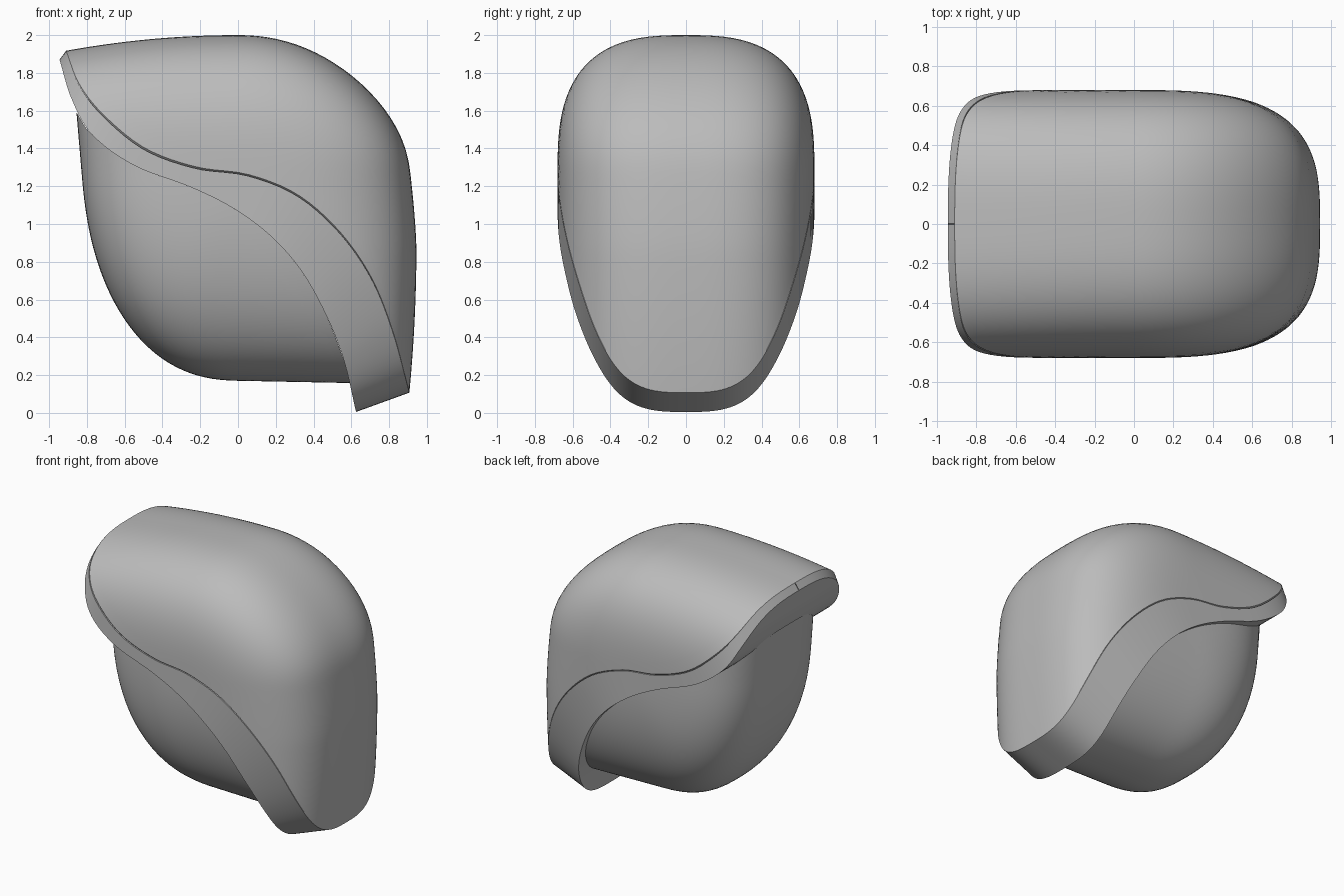
import bpy, bmesh, math
from mathutils import Vector

cube = bpy.data.objects.get("Cube")
if cube:
    bpy.data.objects.remove(cube)

grey = bpy.data.materials.new("plain_grey")
grey.use_nodes = True
GREY = (0.5, 0.5, 0.5, 1)
grey.diffuse_color = GREY
grey.node_tree.nodes["Principled BSDF"].inputs["Base Color"].default_value = GREY

ROWS, COLS = 88, 22


def spline(pts, t):
    """Smooth curve through points, t from 0 to 1."""
    n = len(pts) - 1
    i = min(int(t * n), n - 1)
    f = t * n - i
    b, c = Vector(pts[i]), Vector(pts[i + 1])
    a = Vector(pts[i - 1]) if i else 2 * b - c
    d = Vector(pts[i + 2]) if i + 2 <= n else 2 * c - b
    return b + 0.5 * f * (c - a + f * (2 * a - 5 * b + 4 * c - d + f * (3 * (b - c) + d - a)))


def ease(i):
    """Row spacing, much closer at both ends."""
    u = i / ROWS
    return u ** 3 * (10 - 15 * u + 6 * u * u)


def upper_ratios(x, z):
    """How far a point lies towards the right face and towards the top."""
    side = 0.945 - 0.06 * max(0, 0.9 - z) ** 2 - 0.12 * max(0, z - 0.85) ** 1.5
    top = 2.0 - 0.1 * x * x
    return max(x, 0) / side, max(z - 1.28, 0) / (top - 1.28)


def lower_ratios(x, z):
    """How far a point lies towards the left face and towards the floor."""
    side = 0.72 + 0.085 * z
    floor = 0.17 - 0.02 * x
    return max(-x, 0) / side, max(1.25 - z, 0) / (1.25 - floor)


class Form:
    """Rounded form: outline roundness, depth, and roundness of depth."""

    def __init__(self, ratios, corner, depth, power_z, power_x):
        self.ratios, self.corner, self.depth = ratios, corner, depth
        self.power_z, self.power_x = power_z, power_x

    def fill(self, p):
        a, b = self.ratios(p.x, p.y)
        return (a ** self.corner + b ** self.corner) ** (1 / self.corner)

    def half_depth(self, p):
        a, b = self.ratios(p.x, p.y)
        mix = a * a / (a * a + b * b + 0.0001)
        power = self.power_z + (self.power_x - self.power_z) * mix
        rest = 1 - self.fill(p) ** power
        return self.depth * rest ** (1 / power) if rest > 1e-9 else 0

    def outline(self, hub, angle):
        """Point where a ray from the hub leaves the form."""
        ray = Vector((math.cos(angle), math.sin(angle)))
        lo, hi = 0, 2
        for _ in range(45):
            mid = (lo + hi) / 2
            lo, hi = (mid, hi) if self.fill(hub + ray * mid) < 1 else (lo, mid)
        return hub + ray * lo


def make_object(name, rows):
    """Skin a list of closed cross-sections."""
    bm = bmesh.new()
    rings = [[bm.verts.new(p) for p in row] for row in rows]
    for r, q in zip(rings, rings[1:]):
        for j in range(len(r)):
            k = (j + 1) % len(r)
            bm.faces.new((r[j], r[k], q[k], q[j]))
    bmesh.ops.remove_doubles(bm, verts=bm.verts, dist=0.0002)
    bmesh.ops.recalc_face_normals(bm, faces=bm.faces)
    mesh = bpy.data.meshes.new(name)
    bm.to_mesh(mesh)
    bm.free()
    mesh.materials.append(grey)
    ob = bpy.data.objects.new(name, mesh)
    bpy.context.collection.objects.link(ob)
    bpy.ops.object.select_all(action="DESELECT")
    ob.select_set(True)
    bpy.context.view_layer.objects.active = ob
    bpy.ops.object.shade_smooth_by_angle(angle=math.radians(35))


def dome(name, form, hub, edge, tuck):
    """Rounded solid between a curved seam and its outer outline; returns the seam."""
    hub = Vector(hub)
    a0, a1 = [math.atan2(p[1] - hub.y, p[0] - hub.x) for p in (edge[0], edge[-1])]
    if form is lower:
        a1 += 2 * math.pi
    seam = [form.outline(hub, a0)] + edge[1:-1] + [form.outline(hub, a1)]
    rows = []
    for i in range(ROWS + 1):
        t = ease(i)
        inner = spline(seam, t)
        outer = form.outline(hub, a0 + (a1 - a0) * t)
        half = [(inner.x, form.half_depth(inner) * tuck, inner.y)]
        for j in range(COLS + 1):
            s = 0.012 + 0.988 * (1 - (1 - j / COLS) ** 2.4)
            p = inner.lerp(outer, s)
            half.append((p.x, form.half_depth(p) if j < COLS else 0, p.y))
        rows.append([(x, -y, z) for x, y, z in half] + half[::-1])
    make_object(name, rows)
    return seam


upper = Form(upper_ratios, 2.2, 0.68, 2.8, 3.1)
lower = Form(lower_ratios, 2.4, 0.643, 2.4, 3.2)

# Seam curves in side profile (x, z)
seam_top = [(-0.91, 1.917), (-0.845, 1.74), (-0.72, 1.575), (-0.5, 1.395), (-0.23, 1.295), (0.05, 1.255),
            (0.31, 1.15), (0.53, 0.96), (0.7, 0.72), (0.815, 0.44), (0.905, 0.11)]
seam_low = [(-0.945, 1.87), (-0.88, 1.66), (-0.77, 1.47), (-0.55, 1.31), (-0.25, 1.195), (-0.02, 1.08),
            (0.18, 0.93), (0.34, 0.745), (0.47, 0.51), (0.56, 0.28), (0.625, 0.005)]

# Upper shell, with its rim tucked in
rim = dome("upper_shell", upper, (0, 1.24), seam_top, 0.985)

# Lower body
body_seam = [(-0.855, 1.59)] + seam_low[2:10] + [(0.595, 0.16)]
dome("lower_body", lower, (-0.05, 1.09), body_seam, 1)

# Wavy plate between the two, its rim following the shell
plate = []
for i in range(ROWS + 1):
    a, b = spline(rim, ease(i)), spline(seam_low, ease(i))
    y = upper.half_depth(a)
    plate.append([(a.x, -y, a.y), (a.x, y, a.y), (b.x, y, b.y), (b.x, -y, b.y)])
make_object("wavy_plate", plate)
